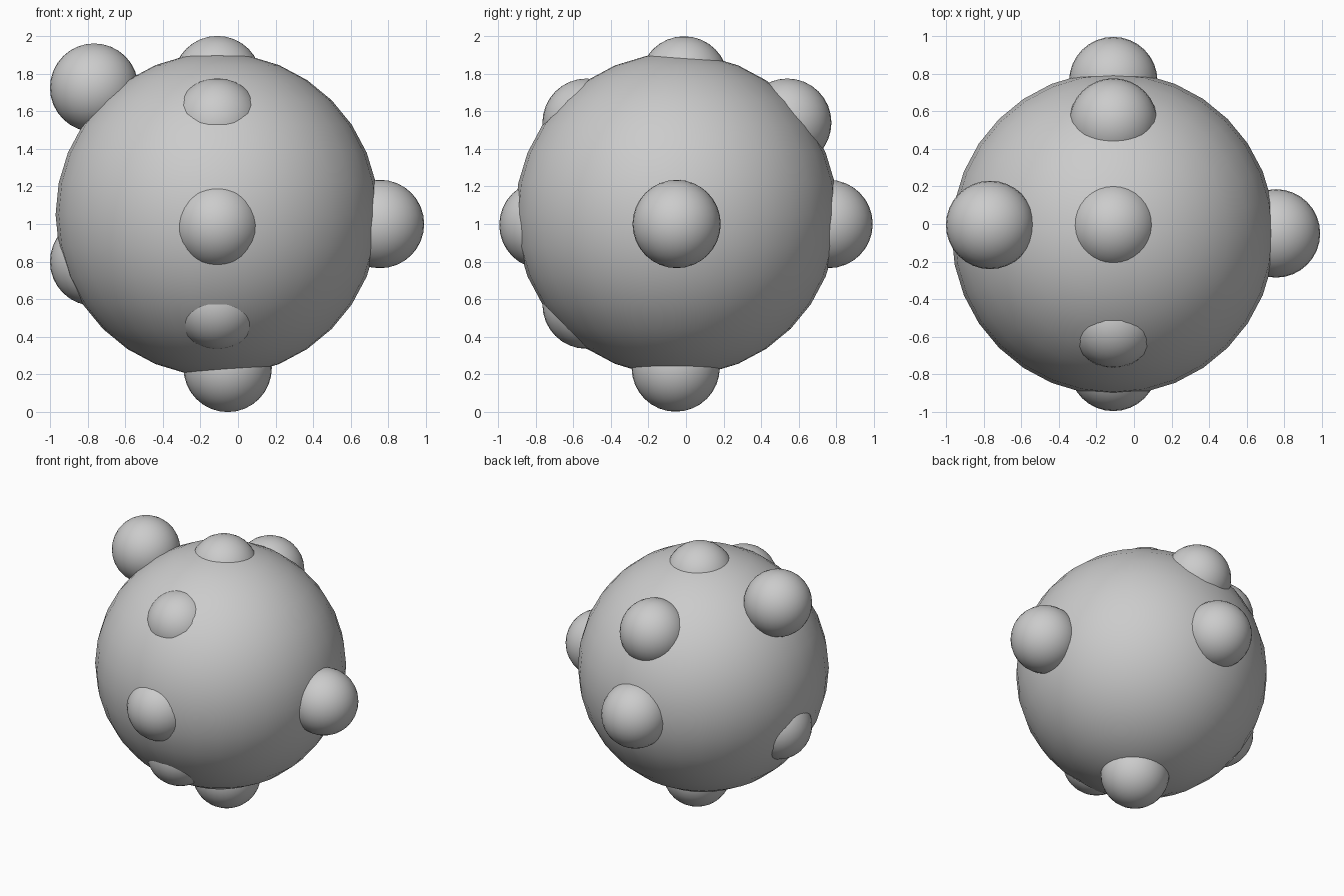
import bpy

if "Cube" in bpy.data.objects:
    bpy.data.objects.remove(bpy.data.objects["Cube"])


def ball(name, centre, radius, segments=32, rings=16):
    bpy.ops.mesh.primitive_uv_sphere_add(
        segments=segments, ring_count=rings, radius=radius, location=centre)
    obj = bpy.context.object
    obj.name = name
    bpy.ops.object.shade_smooth()
    return obj


# Large central body
ball("body", (-0.11, -0.05, 1.05), 0.86)

# Equal round bumps partly sunk into the body
bumps = {
    "top_bump": (-0.11, -0.01, 1.765),
    "bottom_bump": (-0.055, -0.055, 0.235),
    "front_bump": (-0.11, -0.76, 0.995),
    "back_bump": (-0.11, 0.76, 1.0),
    "right_bump": (0.755, -0.05, 1.0),
    "upper_left_bump": (-0.765, -0.005, 1.725),
    "lower_left_bump": (-0.765, -0.005, 0.80),
    "upper_front_bump": (-0.11, -0.53, 1.54),
    "lower_front_bump": (-0.11, -0.53, 0.57),
    "upper_back_bump": (-0.11, 0.54, 1.54),
}
for name, centre in bumps.items():
    ball(name, centre, 0.235)
